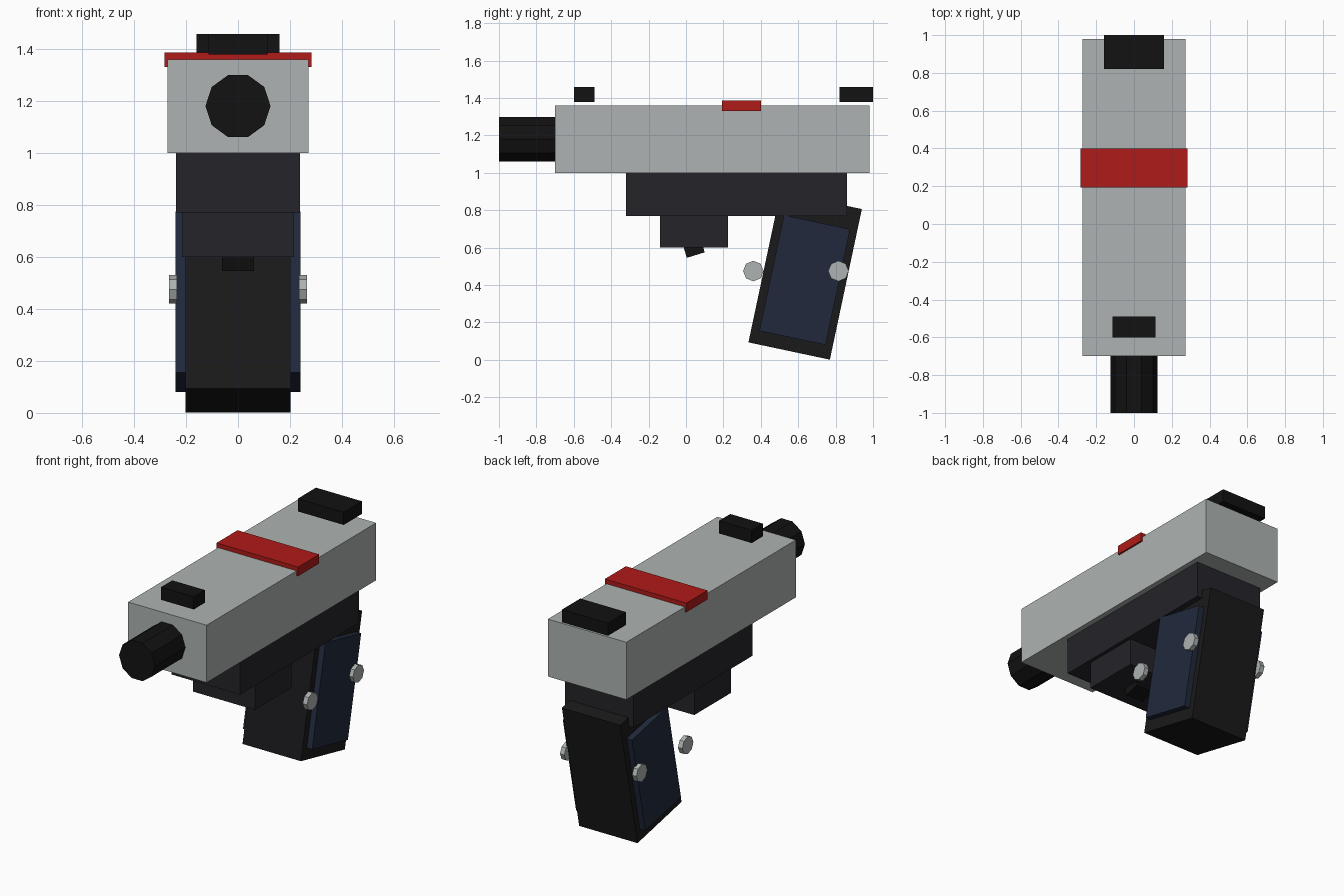
import bpy, math

if "Cube" in bpy.data.objects:
    bpy.data.objects.remove(bpy.data.objects["Cube"])


def material(name, r, g, b):
    m = bpy.data.materials.new(name)
    m.diffuse_color = (r, g, b, 1)
    m.use_nodes = True
    m.node_tree.nodes["Principled BSDF"].inputs["Base Color"].default_value = m.diffuse_color
    return m


STEEL = material("steel", 0.42, 0.45, 0.445)
BLACK = material("black", 0.006, 0.006, 0.006)
GRIP = material("grip_black", 0.010, 0.010, 0.011)
FRAME = material("frame_dark", 0.018, 0.017, 0.022)
NAVY = material("navy", 0.015, 0.022, 0.045)
RED = material("red", 0.43, 0.011, 0.009)


def finish(name, mat):
    ob = bpy.context.object
    ob.name = name
    ob.data.materials.append(mat)
    bpy.ops.object.transform_apply(location=False, rotation=True, scale=True)


def box(name, centre, size, mat, tilt=0):
    bpy.ops.mesh.primitive_cube_add(size=1, location=centre,
                                    rotation=(math.radians(tilt), 0, 0))
    bpy.context.object.scale = size
    finish(name, mat)


def span(name, half_x, y, z, mat):
    """Upright box centred on x = 0 from its y and z ranges."""
    box(name, (0, sum(y) / 2, sum(z) / 2),
        (2 * half_x, y[1] - y[0], z[1] - z[0]), mat)


def cylinder(name, sides, radius, depth, centre, rotation, mat):
    bpy.ops.mesh.primitive_cylinder_add(vertices=sides, radius=radius, depth=depth,
                                        location=centre, rotation=rotation)
    finish(name, mat)


# Slide, band and sights
span("slide", 0.272, (-0.70, 0.98), (1.0, 1.36), STEEL)
span("slide_band", 0.283, (0.192, 0.40), (1.33, 1.387), RED)
span("rear_sight", 0.159, (0.82, 1.0), (1.378, 1.458), BLACK)
span("front_sight", 0.113, (-0.60, -0.49), (1.378, 1.458), BLACK)

# Ten-sided barrel, with corners on the x axis
cylinder("barrel", 10, 0.125, 0.36, (0, -0.82, 1.18),
         (math.pi / 2, math.pi / 2, 0), BLACK)

# Frame, guard and trigger
span("frame", 0.238, (-0.32, 0.86), (0.77, 1.0), FRAME)
span("trigger_guard", 0.215, (-0.14, 0.225), (0.60, 0.77), FRAME)
box("trigger", (0, 0.023, 0.656), (0.122, 0.10, 0.20), BLACK, 17)

# Raked grip with side panels and eight-sided screws
box("grip", (0, 0.637, 0.45), (0.405, 0.445, 0.823), GRIP, -12)
for side, s in (("right", 1), ("left", -1)):
    box(f"grip_panel_{side}", (s * 0.215, 0.635, 0.427), (0.05, 0.362, 0.632), NAVY, -12)
    for place, y in (("front", 0.36), ("rear", 0.815)):
        cylinder(f"screw_{place}_{side}", 8, 0.055, 0.03, (s * 0.25, y, 0.475),
                 (0, math.pi / 2, 0), STEEL)
